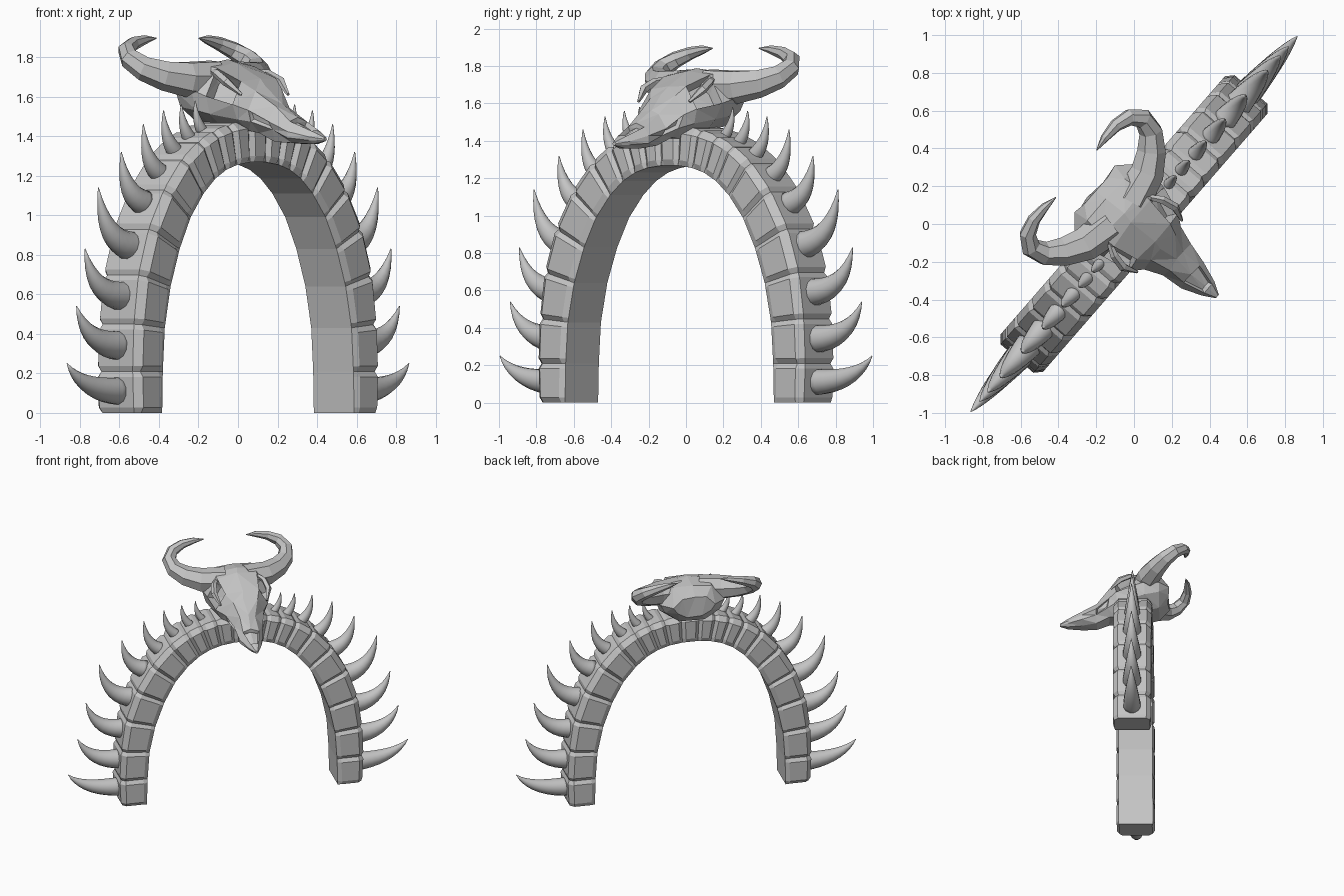
import bpy, bmesh, math, random
from mathutils import Vector

cube = bpy.data.objects.get("Cube")
if cube:
    bpy.data.objects.remove(cube, do_unlink=True)

random.seed(4)
TURN = math.radians(49)  # the arch stands diagonally

bone = bpy.data.materials.new("bone_grey")
bone.use_nodes = True
GREY = (0.55, 0.55, 0.55, 1)
bone.diffuse_color = GREY
bone.node_tree.nodes["Principled BSDF"].inputs["Base Color"].default_value = GREY


def finish(bm, name, smooth=False):
    bmesh.ops.recalc_face_normals(bm, faces=bm.faces[:])
    mesh = bpy.data.meshes.new(name)
    bm.to_mesh(mesh)
    bm.free()
    mesh.materials.append(bone)
    obj = bpy.data.objects.new(name, mesh)
    obj.rotation_euler.z = TURN
    bpy.context.collection.objects.link(obj)
    if smooth:
        for p in mesh.polygons:
            p.use_smooth = True
    return obj


def loft(bm, rings):
    """Skin a list of equal-length point rings and cap both ends."""
    loops = [[bm.verts.new(p) for p in ring] for ring in rings]
    n = len(loops[0])
    rows = []
    for a, b in zip(loops, loops[1:]):
        rows.append([bm.faces.new((a[k], a[(k + 1) % n], b[(k + 1) % n], b[k])) for k in range(n)])
    bm.faces.new(loops[0])
    bm.faces.new(loops[-1])
    return rows


def tube_rings(path, radii, sides):
    rings = []
    normal = Vector((0, 1, 0.3))
    for i, p in enumerate(path):
        d = (path[min(i + 1, len(path) - 1)] - path[max(i - 1, 0)]).normalized()
        normal = (normal - d * normal.dot(d)).normalized()
        side = d.cross(normal)
        angles = [math.tau * k / sides for k in range(sides)]
        rings.append([p + radii[i] * (normal * math.cos(a) + side * math.sin(a)) for a in angles])
    return rings


# Arch: block joints as (outer x, outer z, inner x, inner z)
JOINTS = [(.935, 0, .74, 0), (.945, .21, .735, .21), (.935, .45, .72, .43), (.90, .70, .675, .64),
          (.82, .935, .605, .83), (.70, 1.135, .52, .99), (.56, 1.29, .42, 1.11),
          (.43, 1.38, .33, 1.185), (.315, 1.43, .245, 1.23), (.20, 1.462, .16, 1.255),
          (.07, 1.48, .06, 1.268)]
joints = [Vector(j) for j in JOINTS]
joints += [Vector((-j[0], j[1], -j[2], j[3])) for j in reversed(JOINTS)]


def arch_ring(j, cut):
    outer, inner = Vector((j[0], 0, j[1])), Vector((j[2], 0, j[3]))
    # (depth from inner to outer, half width) of the chamfered section
    half = [(0, .135), (.15, .15 - cut), (.82 - cut, .15 - cut), (1 - cut * 3, .115 - cut * .5)]
    section = half + [(d, -w) for d, w in reversed(half)]
    return [inner.lerp(outer, d) + Vector((0, w, 0)) for d, w in section]


bm = bmesh.new()
rings = [arch_ring(joints[0], .01)]
for a, b in zip(joints, joints[1:]):
    slope = .028 / math.hypot(a[0] - b[0], a[1] - b[1])
    rings += [arch_ring(a.lerp(b, slope), 0), arch_ring(a.lerp(b, 1 - slope), 0), arch_ring(b, .02)]
loft(bm, rings)
finish(bm, "stone_arch")

# Spikes: base x, base z, tip x, tip z, base radius
SPIKES = [(.90, .11, 1.318, .25, .07), (.90, .34, 1.245, .54, .074), (.87, .59, 1.18, .83, .074),
          (.81, .84, 1.077, 1.14, .074), (.72, 1.06, .90, 1.32, .064), (.60, 1.21, .73, 1.46, .05),
          (.48, 1.32, .574, 1.53, .04), (.37, 1.385, .437, 1.56, .033), (.27, 1.42, .33, 1.58, .028)]
STEPS = 10
for side, label in ((1, "left"), (-1, "right")):
    for n, (bx, bz, tx, tz, r) in enumerate(SPIKES):
        base, tip = Vector((bx * side, 0, bz)), Vector((tx * side, 0, tz))
        # Each spike grows outward, then curls up to its tip
        reach = .72 + .04 * n
        lift = max(0, .08 * (n - 2))
        bend = Vector(((bx + (tx - bx) * min(reach, 1.05)) * side, 0, bz + (tz - bz) * min(lift, .4)))
        path, radii = [], []
        for k in range(STEPS):
            t = k / (STEPS - 1)
            path.append(base.lerp(bend, t).lerp(bend.lerp(tip, t), t))
            radii.append(r * (1 - t ** 1.4) + .002)
        bm = bmesh.new()
        loft(bm, tube_rings(path, radii, 12))
        finish(bm, f"{label}_spike_{n + 1}", smooth=True)

# Skull: (forward, half width, top z, bottom z), from back of head to nose
SKULL = [(-.275, .16, 1.70, 1.54), (-.2, .24, 1.77, 1.48), (-.08, .265, 1.79, 1.45),
         (-.01, .245, 1.77, 1.43), (.14, .205, 1.70, 1.42), (.2, .15, 1.65, 1.41),
         (.3, .11, 1.56, 1.38), (.41, .098, 1.49, 1.36), (.52, .05, 1.43, 1.36), (.585, .012, 1.395, 1.375)]
HALF = [(.62, .94), (1, .52), (.85, .26), (.4, 0)]
SECTION = [(0, 1)] + HALF + [(-w, h) for w, h in reversed(HALF)]
bm = bmesh.new()
rows = loft(bm, [[Vector((w * wide, -fwd, low + h * (top - low))) for w, h in SECTION]
                 for fwd, wide, top, low in SKULL])
for v in bm.verts:
    if v.co.y > -.5:  # rough, chipped bone
        v.co += Vector([random.uniform(-.009, .009) for axis in range(3)])


def sink(faces, rim, depth):
    """Inset faces with a rim and push them into the bone."""
    bmesh.ops.recalc_face_normals(bm, faces=bm.faces[:])
    bmesh.ops.inset_region(bm, faces=faces, thickness=rim, depth=0)
    push = sum((f.normal for f in faces), Vector()).normalized() * depth
    for v in {v for f in faces for v in f.verts}:
        v.co -= push


# Eye sockets, cheek hollows and the nose slot
for col in (1, 7):
    sink([rows[3][col]], .022, .06)
for col in (2, 6):
    sink([rows[5][col]], .012, .02)
sink([rows[7][0], rows[7][8]], .012, .025)
bmesh.ops.triangulate(bm, faces=[f for f in bm.faces if len(f.verts) > 3])
finish(bm, "skull")

# Horns sweeping back and up, and brow ridges over the eyes
HORN = [(.08, -.09, 1.685, .105), (.25, -.125, 1.69, .092), (.355, -.185, 1.708, .078), (.43, -.255, 1.742, .064),
        (.452, -.33, 1.79, .054), (.41, -.39, 1.835, .045), (.33, -.415, 1.868, .035),
        (.24, -.415, 1.888, .023), (.165, -.405, 1.895, .003)]
BROW = [(.15, -.05, 1.73, .012), (.195, .03, 1.715, .022), (.21, .105, 1.675, .024), (.18, .18, 1.61, .008)]
for side, label in ((1, "left"), (-1, "right")):
    for part, points, sides in (("horn", HORN, 7), ("brow", BROW, 5)):
        bm = bmesh.new()
        path = [Vector((x * side, -fwd, z)) for x, fwd, z, r in points]
        loft(bm, tube_rings(path, [p[3] for p in points], sides))
        finish(bm, f"{label}_{part}")
